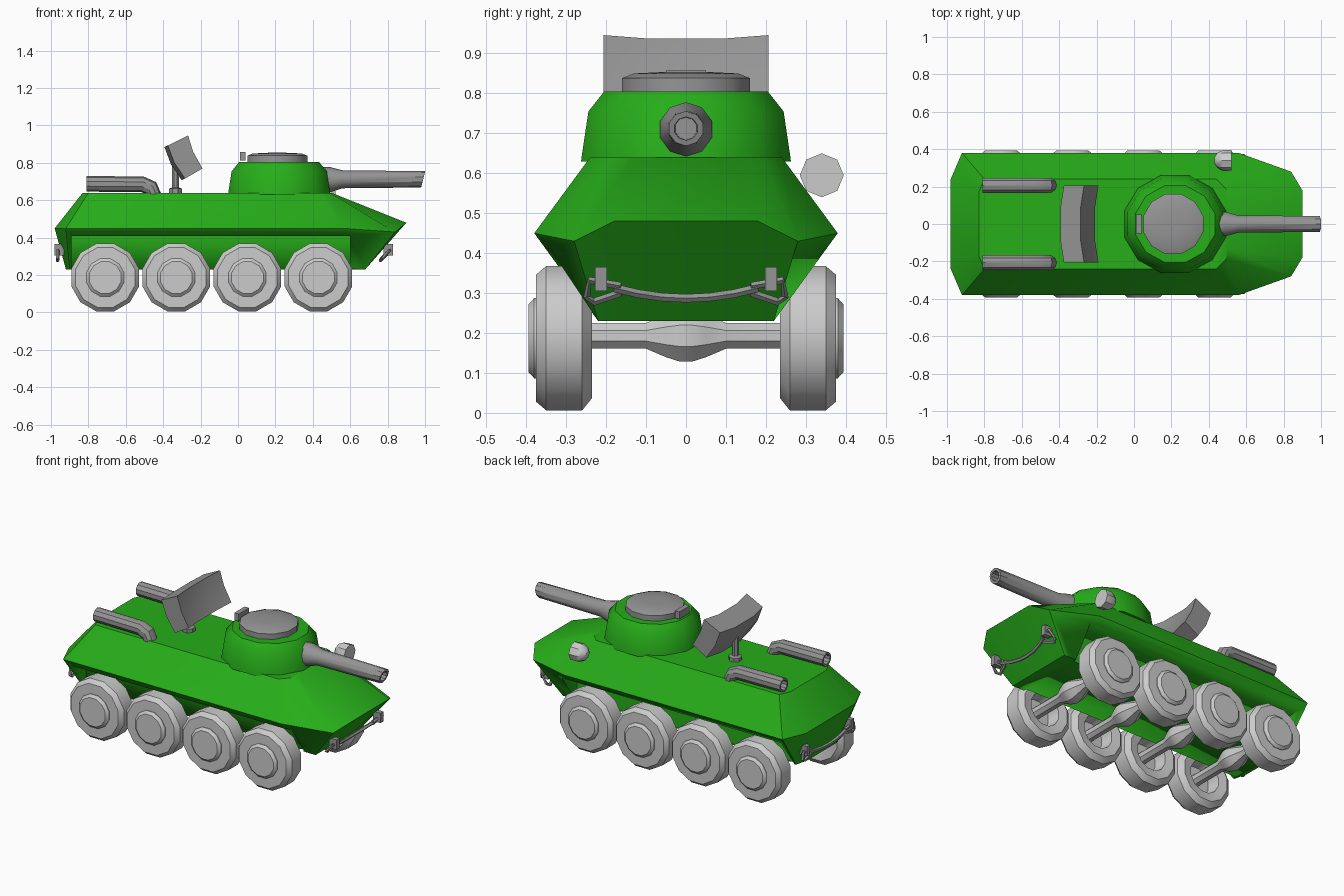
import bpy, bmesh, math
from mathutils import Vector
from math import sin, cos, pi, tau

if "Cube" in bpy.data.objects:
    bpy.data.objects.remove(bpy.data.objects["Cube"])


def paint(name, rgb):
    m = bpy.data.materials.new(name)
    m.diffuse_color = (*rgb, 1)
    m.use_nodes = True
    m.node_tree.nodes["Principled BSDF"].inputs["Base Color"].default_value = m.diffuse_color
    return m


GREEN = paint("green_paint", (0.02, 0.42, 0.01))
DARK = paint("dark_metal", (0.3, 0.3, 0.3))


def loft(name, rings, mat=None, closed=False, angle=35):
    """Skin a list of equal-length rings and cap the ends."""
    bm = bmesh.new()
    vs = [[bm.verts.new(p) for p in r] for r in rings]
    n = len(vs[0])
    for a, b in zip(vs, vs[1:] + ([vs[0]] if closed else [])):
        for i in range(n):
            j = (i + 1) % n
            bm.faces.new((a[i], a[j], b[j], b[i]))
    if not closed:
        bm.faces.new(vs[0])
        bm.faces.new(vs[-1])
    bmesh.ops.recalc_face_normals(bm, faces=bm.faces[:])
    me = bpy.data.meshes.new(name)
    bm.to_mesh(me)
    bm.free()
    ob = bpy.data.objects.new(name, me)
    bpy.context.collection.objects.link(ob)
    if mat:
        me.materials.append(mat)
    bpy.ops.object.select_all(action='DESELECT')
    ob.select_set(True)
    bpy.context.view_layer.objects.active = ob
    bpy.ops.object.shade_smooth_by_angle(angle=math.radians(angle))
    return ob


def tube_x(name, y, stations, n, mat=None):
    """Tube along x from (x, z, radius, tilt) stations."""
    return loft(name, [[(x + r * cos(a) * sin(t), y + r * sin(a), z + r * cos(a) * cos(t))
                        for a in (tau * k / n for k in range(n))]
                       for x, z, r, t in stations], mat)


def lathe(name, profile, n, centre, axis, mat=None, sx=1.0):
    """Revolve (radius, height) pairs about the y or z axis."""
    cx, cy, cz = centre
    rings = []
    for r, h in profile:
        ring = []
        for k in range(n):
            a = tau * (k + 0.5) / n
            u, v = r * cos(a) * sx, r * sin(a)
            ring.append((cx + u, cy + h, cz + v) if axis == 'y' else (cx + u, cy + v, cz + h))
        rings.append(ring)
    return loft(name, rings, mat)


def tube(name, path, r, closed=False, n=5):
    """Thin cable that follows a path lying across the vehicle."""
    pts = [Vector(p) for p in path]
    m, rings = len(pts), []
    for i, p in enumerate(pts):
        a = pts[(i - 1) % m] if closed or i else p
        b = pts[(i + 1) % m] if closed or i < m - 1 else p
        side = Vector((1, 0, 0))
        up = (b - a).cross(side).normalized()
        rings.append([p + r * (cos(tau * k / n) * side + sin(tau * k / n) * up) for k in range(n)])
    return loft(name, rings, DARK, closed)


def box(name, c, s, mat=None):
    x, y, z = (v / 2 for v in s)
    return loft(name, [[(c[0] + i * x, c[1] + j * y, c[2] + k * z)
                        for i, j in ((-1, -1), (1, -1), (1, 1), (-1, 1))] for k in (-1, 1)], mat)


# Hull: bottom, waist and deck outlines, mirrored in y
def outline(half):
    return half + [(x, -y, z) for x, y, z in reversed(half)]


bottom = [(.68, .14, .23), (.68, .22, .23), (.58, .22, .23), (-.9, .22, .23), (-.92, .14, .23)]
waist = [(.90, .18, .48), (.84, .28, .43), (.56, .38, .45), (-.92, .38, .45), (-.98, .24, .45)]
deck = [(.50, .13, .64), (.49, .19, .64), (.44, .24, .64), (-.80, .24, .64), (-.83, .17, .64)]
hull = loft("hull", [outline(bottom), outline(waist), outline(deck)], GREEN, angle=30)

# Wheel wells cut into both sides
for s in (-1, 1):
    cutter = box("well_cutter", (-.145, s * .36, .255), (1.49, .32, .31), GREEN)
    cutter.hide_render = True
    mod = hull.modifiers.new("well", 'BOOLEAN')
    mod.operation, mod.solver, mod.object = 'DIFFERENCE', 'EXACT', cutter
    bpy.context.view_layer.objects.active = hull
    bpy.ops.object.modifier_apply(modifier=mod.name)
    bpy.data.objects.remove(cutter)

# Wheels with dished backs and raised hubs, plus axles
tyre = [(.09, .32), (.10, .245), (.155, .235), (.187, .26), (.187, .35), (.165, .375), (.105, .376)]
hub = [(.104, .36), (.104, .38), (.088, .394)]
half_axle = [(.035, .33), (.035, .10), (.058, .05), (.07, .015)]
for i in range(4):
    x = -.71 + .38 * i
    for s in (-1, 1):
        lathe("wheel", [(r, s * h) for r, h in tyre], 12, (x, 0, .187), 'y')
        lathe("wheel_hub", [(r, s * h) for r, h in hub], 12, (x, 0, .187), 'y')
    lathe("axle", half_axle + [(r, -h) for r, h in reversed(half_axle)], 8, (x, 0, .193), 'y')

# Turret, hatch and hinge
lathe("turret", [(.272, .63), (.27, .645), (.253, .755), (.212, .805)], 12, (.22, 0, 0), 'z', GREEN, 1.04)
lathe("hatch", [(.166, .79), (.166, .838), (.135, .850), (.05, .854)], 12, (.21, 0, 0), 'z', DARK)
box("hatch_hinge", (.025, 0, .835), (.03, .10, .045), DARK)

# Gun: mantlet tapering to a barrel with a slanted, bored muzzle
tube_x("gun", 0, [(.40, .71, .068, 0), (.49, .71, .068, 0), (.56, .712, .048, 0), (.99, .712, .045, .25),
                  (.99, .712, .030, .25), (.90, .712, .028, 0)], 10, DARK)

# Exhaust pipes bending down into the deck
for s in (-1, 1):
    tube_x("exhaust_pipe", s * .207, [(-.70, .688, .028, 0), (-.81, .688, .030, 0), (-.81, .688, .042, 0),
                                      (-.51, .685, .042, .15), (-.465, .665, .042, .7), (-.45, .625, .040, 1.2)],
           10, DARK)

# Radar dish: curved slab on a short mast
slab = [(-.375, .893), (-.267, .946), (-.24, .86), (-.19, .77), (-.283, .716), (-.34, .80)]
loft("radar_dish", [[(x - d, y, z - d / 2) for x, z in slab]
                    for y, d in ((-.207, 0), (-.09, .018), (.09, .018), (.207, 0))], DARK)
lathe("radar_mast", [(.038, .635), (.038, .662), (.020, .668), (.020, .80)], 8, (-.335, 0, 0), 'z', DARK)

# Headlamp: flat lens with a domed back, one side only
tube_x("headlamp", .34, [(.43, .595, .018, 0), (.445, .595, .04, 0), (.475, .595, .055, 0), (.52, .595, .055, 0)], 8)

# Tow hooks and cables at the nose and tail
def nose(z):
    return .72 + .88 * (z - .23)


def tail(z):
    return -.965


for name, fx in (("front", nose), ("rear", tail)):
    for s in (-1, 1):
        box(name + "_tow_hook", (fx(.335) - (.01 if name == "front" else -.01), s * .213, .335),
            (.05, .03, .06), DARK)
        tube(name + "_cable_loop", [(fx(z), s * y, z) for y, z in
                                    ((.165, .318), (.242, .332), (.248, .29), (.23, .278), (.165, .300))],
             .010, True)
    ys = [-.18 + .06 * k for k in range(7)]
    tube(name + "_tow_cable", [(fx(.285 + y * y), y, .287 + .8 * y * y) for y in ys], .011)
